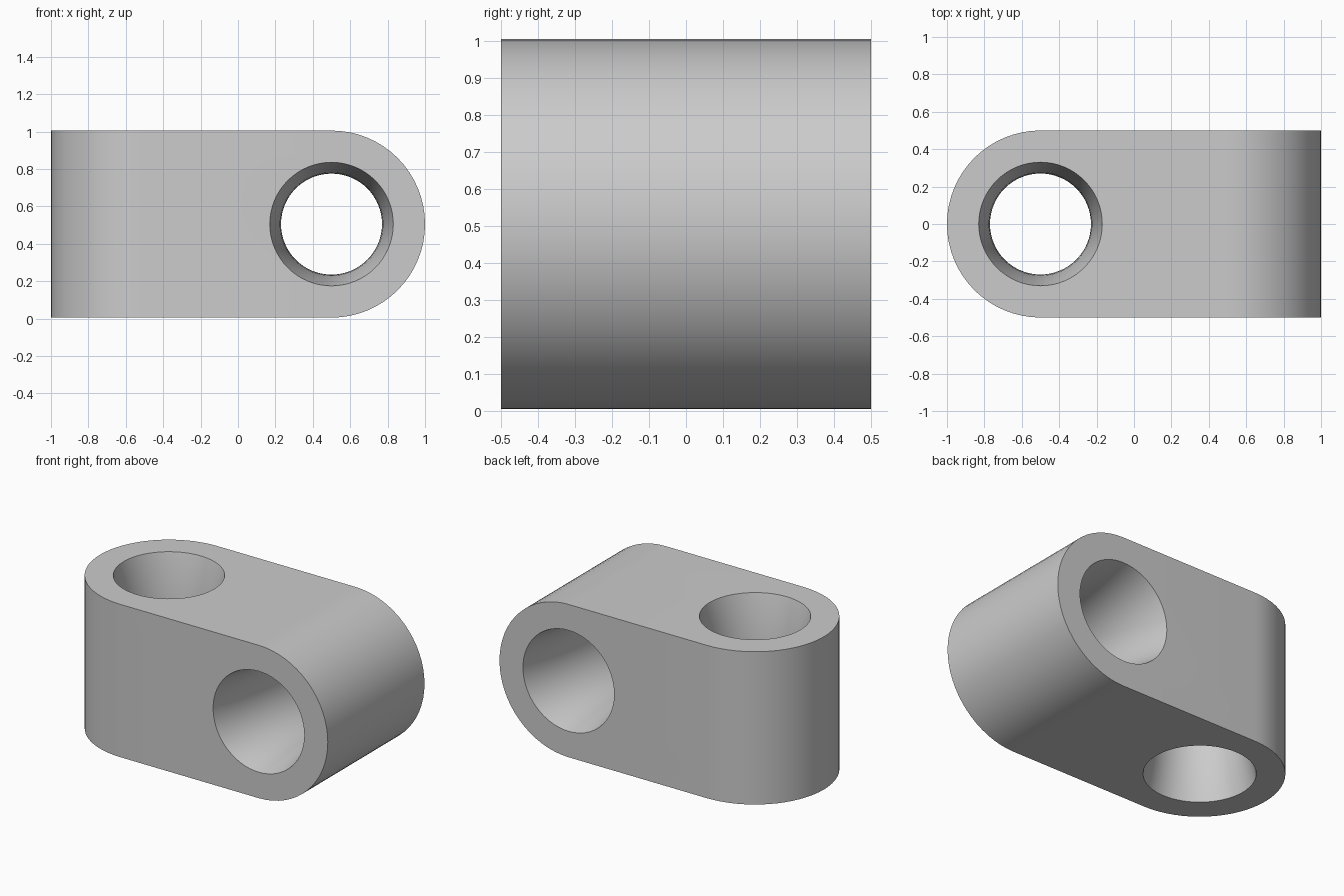
import bpy, bmesh, math
from mathutils import Matrix

cube = bpy.data.objects.get("Cube")
if cube:
    bpy.data.objects.remove(cube, do_unlink=True)

R = 0.5       # half thickness and end radius
MID = 0.505   # height of the centre line
SEG = 64

# plain grey material
grey = bpy.data.materials.new("plain grey")
grey.use_nodes = True
colour = (0.6, 0.6, 0.6, 1)
grey.diffuse_color = colour
grey.node_tree.nodes["Principled BSDF"].inputs["Base Color"].default_value = colour


def make_object(name, bm, matrix):
    bmesh.ops.recalc_face_normals(bm, faces=bm.faces)
    bmesh.ops.transform(bm, matrix=matrix, verts=bm.verts)
    mesh = bpy.data.meshes.new(name)
    bm.to_mesh(mesh)
    bm.free()
    mesh.materials.append(grey)
    obj = bpy.data.objects.new(name, mesh)
    bpy.context.collection.objects.link(obj)
    return obj


def rounded_bar(name, matrix):
    """Bar along x with a half-round end at x = -1, oversized in z and at +x."""
    bm = bmesh.new()
    half = SEG // 2
    outline = [(1.2, R), *[(-0.5 + R * math.cos(a), R * math.sin(a)) for a in
               (math.pi / 2 + math.pi * i / half for i in range(half + 1))], (1.2, -R)]
    face = bm.faces.new([bm.verts.new((x, y, -0.7)) for x, y in outline])
    ext = bmesh.ops.extrude_face_region(bm, geom=[face])
    top = [g for g in ext["geom"] if isinstance(g, bmesh.types.BMVert)]
    bmesh.ops.translate(bm, verts=top, vec=(0, 0, 1.4))
    return make_object(name, bm, matrix)


def waisted_cutter(name, matrix):
    """Round cutter along z, narrow in the middle and flared at both mouths."""
    bm = bmesh.new()
    rings = []
    for k in range(-7, 8):
        z = k * 0.08
        r = 0.27 + 0.06 * (z / R) ** 2
        rings.append([bm.verts.new((r * math.cos(a), r * math.sin(a), z)) for a in
                      (2 * math.pi * i / SEG for i in range(SEG))])
    for low, high in zip(rings, rings[1:]):
        for i in range(SEG):
            j = (i + 1) % SEG
            bm.faces.new((low[i], low[j], high[j], high[i]))
    bm.faces.new(rings[0])
    bm.faces.new(rings[-1])
    return make_object(name, bm, matrix)


up = Matrix.Translation((0, 0, MID))
# swaps ends and turns the part's axis from z to y
turned = up @ Matrix.Rotation(math.pi, 4, 'Z') @ Matrix.Rotation(math.pi / 2, 4, 'X')
hole = Matrix.Translation((-0.5, 0, 0))

# link body: upright round end on one side, crosswise round end on the other
body = rounded_bar("link_body", up)
steps = [
    (rounded_bar("cross_bar_cutter", turned), 'INTERSECT'),
    (waisted_cutter("upright_hole_cutter", up @ hole), 'DIFFERENCE'),
    (waisted_cutter("cross_hole_cutter", turned @ hole), 'DIFFERENCE'),
]

bpy.ops.object.select_all(action='DESELECT')
bpy.context.view_layer.objects.active = body
body.select_set(True)
for cutter, operation in steps:
    cutter.hide_render = True
    mod = body.modifiers.new(cutter.name, 'BOOLEAN')
    mod.operation = operation
    mod.solver = 'EXACT'
    mod.object = cutter
    bpy.ops.object.modifier_apply(modifier=mod.name)
    bpy.data.objects.remove(cutter, do_unlink=True)

bpy.ops.object.shade_smooth_by_angle(angle=math.radians(30))
